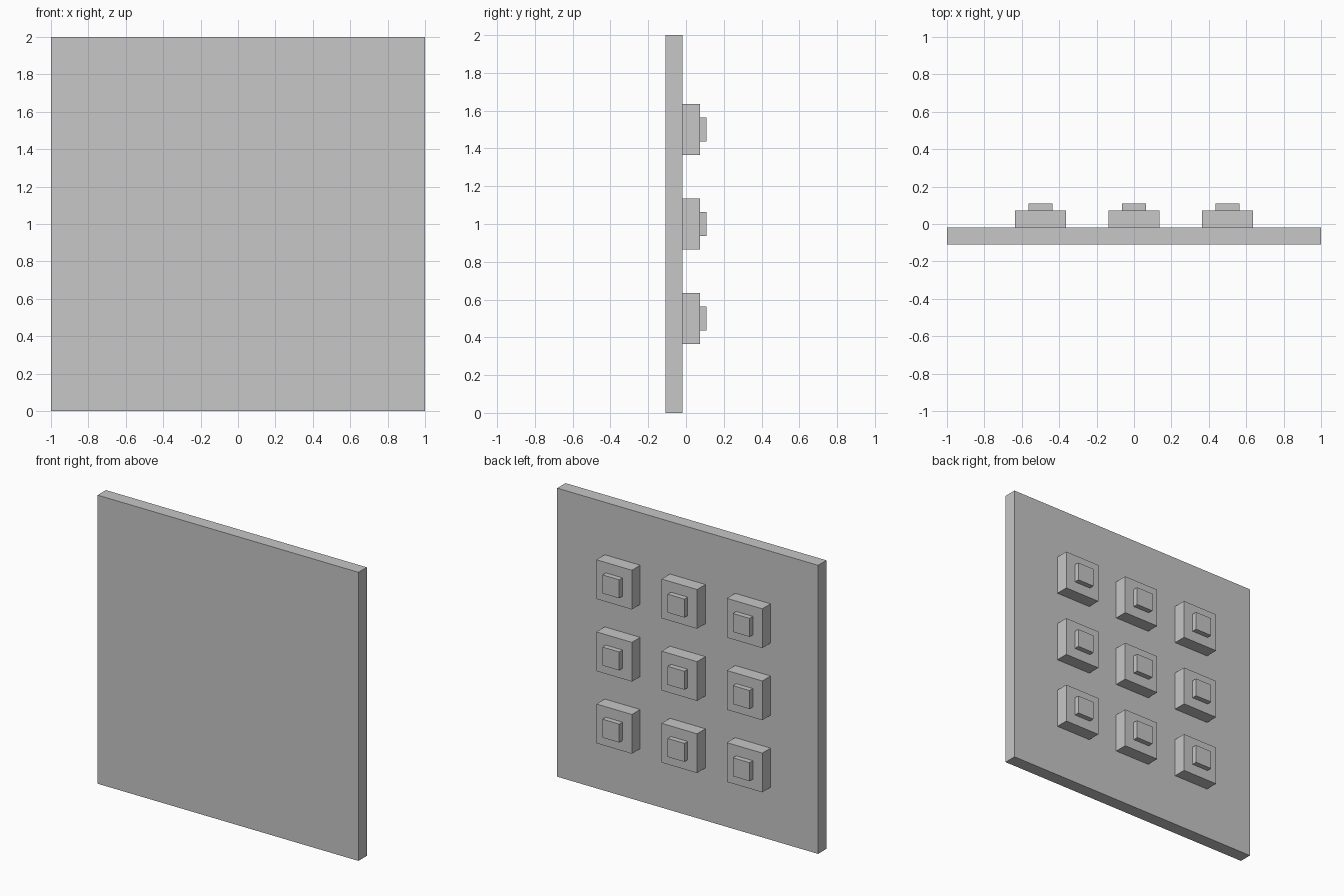
import bpy

if "Cube" in bpy.data.objects:
    bpy.data.objects.remove(bpy.data.objects["Cube"])

grey = bpy.data.materials.new("light grey")
grey.diffuse_color = (0.57, 0.57, 0.57, 1)
grey.use_nodes = True
grey.node_tree.nodes["Principled BSDF"].inputs["Base Color"].default_value = grey.diffuse_color


def box(name, x, z, y0, y1, size):
    """Square slab centred on (x, z), running from y0 to y1."""
    bpy.ops.mesh.primitive_cube_add(size=1, location=(x, (y0 + y1) / 2, z))
    ob = bpy.context.object
    ob.name = name
    ob.scale = (size, y1 - y0, size)
    bpy.ops.object.transform_apply(location=False, rotation=False, scale=True)
    ob.data.materials.append(grey)
    return ob


# Upright panel
box("panel", 0, 1, -0.109, -0.018, 2.0)

# Three by three grid of stepped studs on the back
for row, z in enumerate((0.5, 1.0, 1.5), 1):
    for col, x in enumerate((-0.5, 0.0, 0.5), 1):
        box(f"stud_base_{row}_{col}", x, z, -0.018, 0.073, 0.272)
        box(f"stud_cap_{row}_{col}", x, z, 0.073, 0.109, 0.128)
